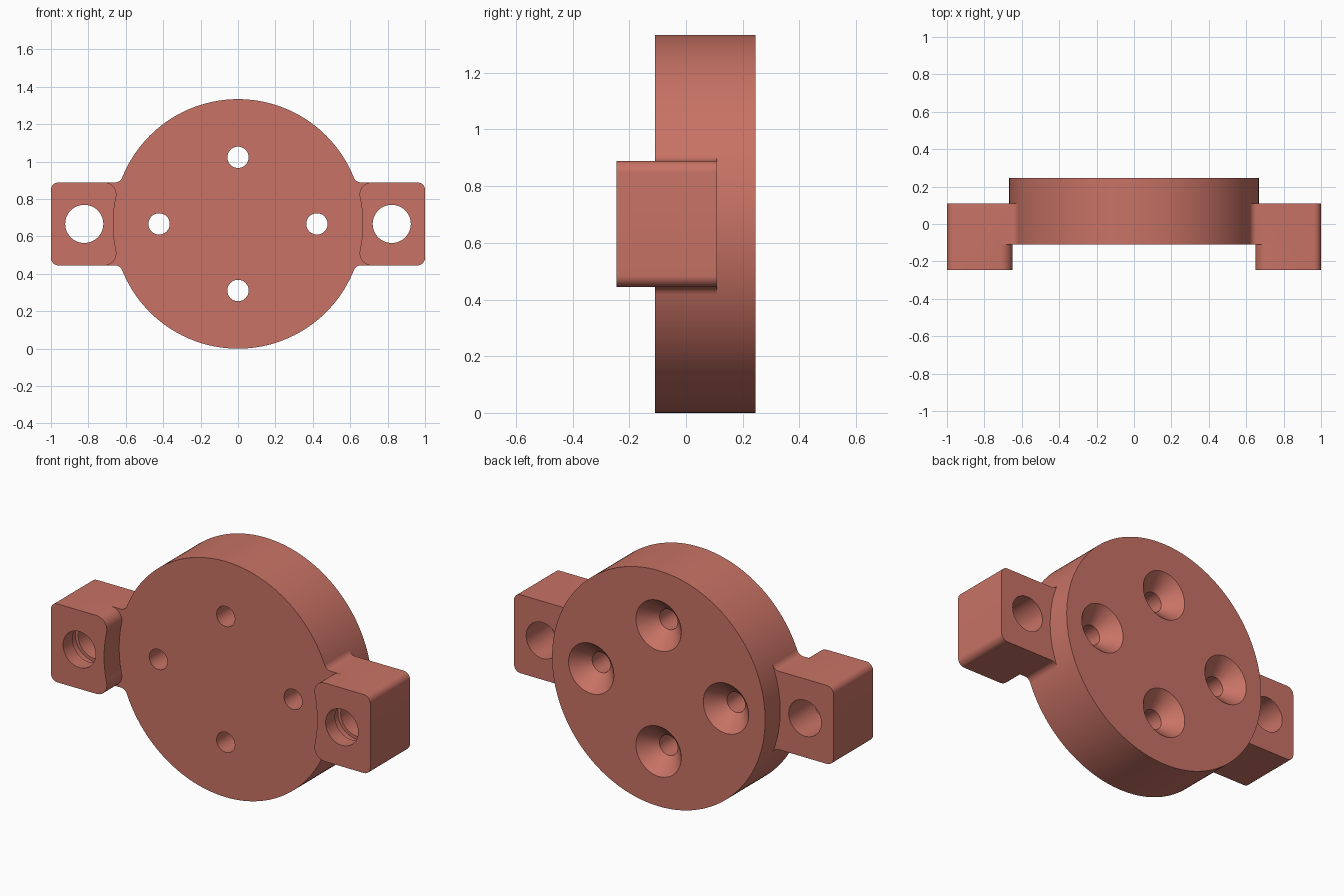
import bpy, bmesh
from math import pi, cos, sin, atan2, sqrt

if "Cube" in bpy.data.objects:
    bpy.data.objects.remove(bpy.data.objects["Cube"])

CZ = 0.667          # height of the disc centre
R = 0.667           # disc radius
H = 0.222           # half height of an ear
FRONT, BACK = -0.11, 0.245


def finish(bm, name):
    bmesh.ops.recalc_face_normals(bm, faces=bm.faces)
    mesh = bpy.data.meshes.new(name)
    bm.to_mesh(mesh)
    bm.free()
    ob = bpy.data.objects.new(name, mesh)
    bpy.context.collection.objects.link(ob)
    return ob


def arc(cx, cz, r, a0, a1, n):
    return [(cx + r * cos(a0 + (a1 - a0) * i / n),
             cz + r * sin(a0 + (a1 - a0) * i / n)) for i in range(n + 1)]


def prism(name, outline, y0, y1, side=1):
    """Extrude an x/z outline (z measured from the disc centre) along y."""
    bm = bmesh.new()
    face = bm.faces.new([bm.verts.new((side * x, y0, z + CZ)) for x, z in outline])
    ext = bmesh.ops.extrude_face_region(bm, geom=[face])
    bmesh.ops.translate(bm, vec=(0, y1 - y0, 0),
                        verts=[v for v in ext["geom"] if isinstance(v, bmesh.types.BMVert)])
    return finish(bm, name)


def lathe(name, profile, x, z, n=48):
    """Turn (radius, y) points into a closed solid around a y axis."""
    bm = bmesh.new()
    rings = [[bm.verts.new((x + r * cos(2 * pi * i / n), y, z + CZ + r * sin(2 * pi * i / n)))
              for i in range(n)] for r, y in profile]
    for a, b in zip(rings, rings[1:]):
        for i in range(n):
            j = (i + 1) % n
            bm.faces.new((a[i], a[j], b[j], b[i]))
    bm.faces.new(rings[0])
    bm.faces.new(rings[-1])
    return finish(bm, name)


def boolean(target, tool, operation):
    tool.hide_render = True
    mod = target.modifiers.new("boolean", "BOOLEAN")
    mod.operation, mod.solver, mod.object = operation, "EXACT", tool
    bpy.context.view_layer.objects.active = target
    bpy.ops.object.modifier_apply(modifier=mod.name)
    bpy.data.objects.remove(tool, do_unlink=True)


def mirrored(half):
    """Complete an upper half outline with its reflection below the centre line."""
    return half + [(x, -z) for x, z in reversed(half)]


# Round plate
plate = lathe("mounting_plate", [(R, FRONT), (R, BACK)], 0, 0, 160)

# Ear outline: fillet against the disc, rounded outer corner
f, c = 0.04, 0.04
fx, fz = sqrt((R + f) ** 2 - (H + f) ** 2), H + f
ear_outline = mirrored([(0.5, 0.19)]
                       + arc(fx, fz, f, pi + atan2(fz, fx), 1.5 * pi, 8)
                       + arc(1 - c, H - c, c, pi / 2, 0, 8))

# Relief in front of the disc: concave face with rounded lug corners
k = 0.065
kz = H - k
kx = sqrt((R + k) ** 2 - kz ** 2)
ka = atan2(kz, kx)
relief_outline = mirrored([(0.4, 0.35), (kx, 0.35)]
                          + arc(kx, kz, k, pi / 2, pi + ka, 12)
                          + arc(0, 0, R, ka, 0.01, 8)[1:])

# Ears with their through holes and inner groove
for side in (1, -1):
    ear = prism("ear", ear_outline, -0.245, 0.11, side)
    boolean(ear, prism("relief", relief_outline, -0.4, FRONT, side), "DIFFERENCE")
    bore = [(0.102, -0.4), (0.102, -0.16), (0.12, -0.16),
            (0.12, -0.11), (0.102, -0.11), (0.102, 0.3)]
    boolean(ear, lathe("ear_bore", bore, side * 0.822, 0), "DIFFERENCE")
    boolean(plate, ear, "UNION")

# Four countersunk screw holes, wide at the back
for x, z in ((0.422, 0), (-0.422, 0), (0, 0.356), (0, -0.356)):
    screw = [(0.057, -0.3), (0.057, BACK - 0.09), (0.142, BACK), (0.142, 0.4)]
    boolean(plate, lathe("screw_hole", screw, x, z), "DIFFERENCE")

# Colour and shading
mat = bpy.data.materials.new("terracotta")
mat.diffuse_color = (0.58, 0.17, 0.13, 1)
mat.use_nodes = True
mat.node_tree.nodes["Principled BSDF"].inputs["Base Color"].default_value = mat.diffuse_color
plate.data.materials.clear()
plate.data.materials.append(mat)
bpy.ops.object.select_all(action="DESELECT")
plate.select_set(True)
bpy.context.view_layer.objects.active = plate
bpy.ops.object.shade_smooth_by_angle(angle=pi / 6)
